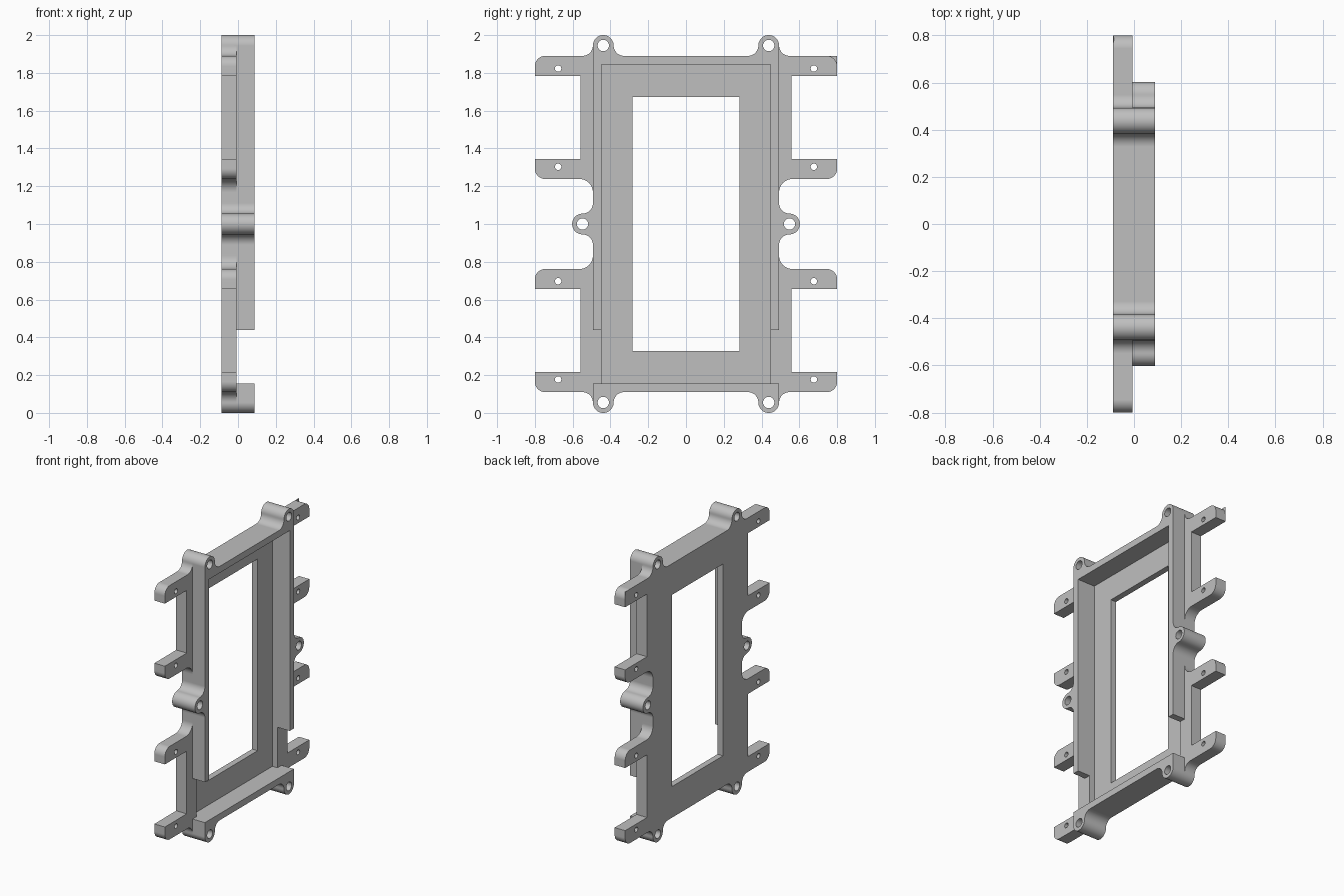
import bpy, bmesh
from math import sin, cos, radians

BACK, STEP, FRONT, FLOOR = -0.0885, -0.007, 0.0885, -0.046   # depths along x
R = 0.055                                                    # lug and fillet radius
SIDE, EDGE, TAB = 0.493, 0.89, 0.80                          # wall, top edge, tab end
LUG_Y, LUG_Z, EAR_Y = SIDE - R, 1 - R, SIDE + R

if "Cube" in bpy.data.objects:
    bpy.data.objects.remove(bpy.data.objects["Cube"])

grey = bpy.data.materials.new("light_grey")
grey.use_nodes = True
colour = (0.52, 0.52, 0.52, 1)
grey.diffuse_color = colour
grey.node_tree.nodes["Principled BSDF"].inputs["Base Color"].default_value = colour


def arc(y, z, r, a, b, n=12):
    angles = [radians(a + (b - a) * i / n) for i in range(n + 1)]
    return [(y + r * cos(t), z + r * sin(t)) for t in angles]


def flip_y(pts):
    return [(-y, z) for y, z in reversed(pts)]


def flip_z(pts):
    return [(y, -z) for y, z in reversed(pts)]


def rect(y, z0, z1):
    return [(-y, z0), (y, z0), (y, z1), (-y, z1)]


def prism(name, pts, x0, x1):
    """Extrude a side profile (measured from mid-height) along x."""
    clean = [p for i, p in enumerate(pts)
             if abs(p[0] - pts[i - 1][0]) + abs(p[1] - pts[i - 1][1]) > 1e-5]
    bm = bmesh.new()
    face = bm.faces.new([bm.verts.new((x0, y, z + 1)) for y, z in clean])
    new = bmesh.ops.extrude_face_region(bm, geom=[face])["geom"]
    bmesh.ops.translate(bm, vec=(x1 - x0, 0, 0),
                        verts=[v for v in new if isinstance(v, bmesh.types.BMVert)])
    bmesh.ops.recalc_face_normals(bm, faces=bm.faces)
    mesh = bpy.data.meshes.new(name)
    bm.to_mesh(mesh)
    bm.free()
    mesh.materials.append(grey)
    ob = bpy.data.objects.new(name, mesh)
    bpy.context.collection.objects.link(ob)
    return ob


def activate(ob):
    bpy.ops.object.select_all(action='DESELECT')
    ob.select_set(True)
    bpy.context.view_layer.objects.active = ob


def combine(target, other, operation):
    mod = target.modifiers.new(operation.lower(), 'BOOLEAN')
    mod.operation, mod.object, mod.solver = operation, other, 'EXACT'
    activate(target)
    bpy.ops.object.modifier_apply(modifier=mod.name)
    bpy.data.objects.remove(other)


# Shared profile pieces for one quarter of the frame
ear = arc(EAR_Y, 0, R, 0, 90) + arc(EAR_Y, 2 * R, R, -90, -180)
lug = arc(LUG_Y, LUG_Z, R, 0, 180, 24) + arc(LUG_Y - 2 * R, LUG_Z, R, 0, -90)
tab_low = (arc(SIDE + 0.07, 0.168, 0.07, 180, 90)
           + arc(TAB - R, 0.238 + R, R, -90, 0) + [(TAB, 0.344), (0.558, 0.344)])
tab_round = arc(TAB - R, EDGE - R, R, 0, 90)
tab_high = [(0.558, 0.783), (TAB, 0.783)] + tab_round
quarter = ear + tab_low + tab_high + arc(SIDE + R, LUG_Z, R, -90, -180) + lug

# Back plate with tabs, then the raised walls and lugs on its front
half = flip_z(quarter) + quarter
frame = prism("mounting_frame", half + flip_y(half), BACK, STEP)
wall_half = [(SIDE, -0.56)] + flip_z(ear) + ear + lug
upper_wall = prism("upper_wall", wall_half + flip_y(wall_half), STEP, FRONT)
bar_half = flip_z([(SIDE, 0.844)] + lug)
lower_bar = prism("lower_bar", bar_half + flip_y(bar_half), STEP, FRONT)
for part in (upper_wall, lower_bar):
    combine(frame, part, 'UNION')

# Recessed pocket and through window
combine(frame, prism("pocket", rect(0.447, -0.844, 0.844), FLOOR, 0.2), 'DIFFERENCE')
combine(frame, prism("window", rect(0.283, -0.672, 0.672), -0.2, 0.2), 'DIFFERENCE')

# Screw holes in the lugs, ears and tabs
holes = [(LUG_Y, LUG_Z, 0.03), (LUG_Y, -LUG_Z, 0.03), (EAR_Y, 0, 0.03)]
holes += [(0.677, s * z, 0.017) for z in (0.823, 0.303) for s in (1, -1)]
for y, z, r in holes:
    for side in (1, -1):
        circle = arc(side * y, z, r, 0, 360, 32)[:-1]
        combine(frame, prism("hole", circle, -0.2, 0.2), 'DIFFERENCE')

# Thin sliver left on one tab corner
burr = prism("corner_burr", [(TAB, EDGE)] + tab_round[::-1], BACK, BACK + 0.003)

for ob in (frame, burr):
    activate(ob)
    bpy.ops.object.shade_smooth_by_angle()
    mod = ob.modifiers.new("even_shading", 'WEIGHTED_NORMAL')
    mod.keep_sharp = True
